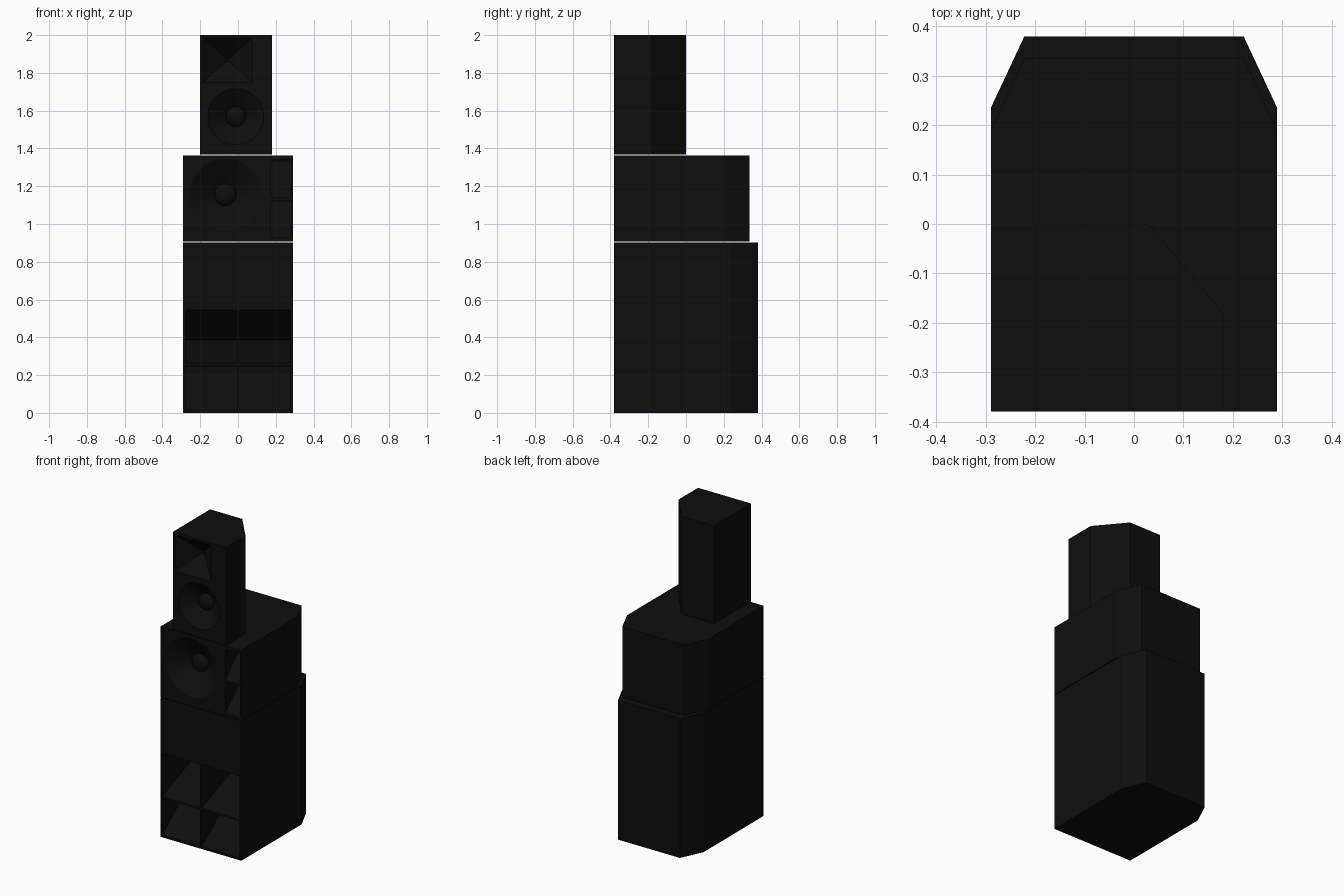
import bpy, bmesh, math

cube = bpy.data.objects.get("Cube")
if cube:
    bpy.data.objects.remove(cube, do_unlink=True)

FRONT = -0.38
SIDES = 48

black = bpy.data.materials.new("black_paint")
black.use_nodes = True
COLOUR = (0.004, 0.004, 0.004, 1)
black.diffuse_color = COLOUR
black.node_tree.nodes["Principled BSDF"].inputs["Base Color"].default_value = COLOUR


def loft(name, rings, cap_start=True):
    """Skin a list of equal-length point rings into one mesh object."""
    bm = bmesh.new()
    loops = [[bm.verts.new(p) for p in ring] for ring in rings]
    for a, b in zip(loops, loops[1:]):
        for i in range(len(a)):
            j = (i + 1) % len(a)
            bm.faces.new((a[i], a[j], b[j], b[i]))
    if cap_start:
        bm.faces.new(loops[0][::-1])
    bm.faces.new(loops[-1])
    bmesh.ops.recalc_face_normals(bm, faces=bm.faces)
    mesh = bpy.data.meshes.new(name)
    bm.to_mesh(mesh)
    bm.free()
    mesh.materials.append(black)
    obj = bpy.data.objects.new(name, mesh)
    bpy.context.collection.objects.link(obj)
    return obj


def cabinet(name, outline, z0, z1):
    return loft(name, [[(x, y, z) for x, y in outline] for z in (z0, z1)])


def rect(x0, x1, z0, z1, y):
    return [(x0, y, z0), (x1, y, z0), (x1, y, z1), (x0, y, z1)]


def circle(x, z, r, y):
    angles = [2 * math.pi * i / SIDES for i in range(SIDES)]
    return [(x + r * math.cos(a), y, z + r * math.sin(a)) for a in angles]


def cut(body, cutter):
    cutter.hide_render = True
    mod = body.modifiers.new("recess", "BOOLEAN")
    mod.operation = "DIFFERENCE"
    mod.solver = "EXACT"
    mod.object = cutter
    bpy.context.view_layer.objects.active = body
    bpy.ops.object.modifier_apply(modifier=mod.name)
    bpy.data.objects.remove(cutter, do_unlink=True)


def cut_recess(body, mouth, throat, depth):
    """Tapered opening from a mouth rectangle to a throat rectangle."""
    cut(body, loft("recess_cutter", [rect(*mouth, FRONT - 0.05), rect(*mouth, FRONT),
                                     rect(*throat, FRONT + depth)]))


def add_driver(body, name, x, z, r, cap, depth):
    """Round hole holding a surround, a cone and a domed dust cap."""
    cut(body, loft("hole_cutter", [circle(x, z, r, FRONT - 0.05),
                                   circle(x, z, r, FRONT + depth + 0.02)]))
    profile = [(r, 0), (r * 0.95, 0.006), (r * 0.88, 0.012), (cap, depth)]
    for step in range(1, 6):
        a = step * math.pi / 11
        profile.append((cap * math.cos(a), depth - cap * 0.6 * math.sin(a)))
    driver = loft(name, [circle(x, z, pr, FRONT + d) for pr, d in profile], cap_start=False)
    # the open shell must face the front
    bm = bmesh.new()
    bm.from_mesh(driver.data)
    if sum(f.normal.y * f.calc_area() for f in bm.faces) > 0:
        bmesh.ops.reverse_faces(bm, faces=bm.faces)
    bm.to_mesh(driver.data)
    bm.free()
    bpy.ops.object.select_all(action="DESELECT")
    driver.select_set(True)
    bpy.context.view_layer.objects.active = driver
    bpy.ops.object.shade_smooth_by_angle(angle=math.radians(30))


def wide_outline(back, shoulder):
    """Cabinet plan with both rear corners cut off."""
    half = [(0.29, FRONT), (0.29, shoulder), (0.222, back)]
    return half + [(-x, y) for x, y in reversed(half)]


# Bass cabinet with two rows of paired horn mouths
bass = cabinet("bass_cabinet", wide_outline(0.38, 0.235), 0, 0.902)
for side in (-1, 1):
    x0, x1 = sorted((side * 0.006, side * 0.278))
    cut_recess(bass, (x0, x1, 0.265, 0.545), (x0, x1, 0.383, 0.387), 0.3)
    cut_recess(bass, (x0, x1, 0.015, 0.252), (x0, x1, 0.246, 0.252), 0.3)

# Middle cabinet with large driver and two stacked side ports
middle = cabinet("middle_cabinet", wide_outline(0.335, 0.19), 0.907, 1.362)
for z0, z1 in ((0.925, 1.125), (1.14, 1.34)):
    cut_recess(middle, (0.175, 0.28, z0, z1), (0.175, 0.28, z1 - 0.006, z1), 0.2)
add_driver(middle, "large_driver", -0.066, 1.155, 0.19, 0.058, 0.09)

# Top cabinet with one angled rear corner, a horn and a smaller driver
top_plan = [(-0.2, FRONT), (0.18, FRONT), (0.18, -0.18), (0.03, 0), (-0.2, 0)]
top = cabinet("top_cabinet", top_plan, 1.367, 2)
cut_recess(top, (-0.185, 0.075, 1.75, 1.985), (-0.063, -0.047, 1.86, 1.876), 0.1)
add_driver(top, "small_driver", -0.012, 1.568, 0.148, 0.053, 0.075)
